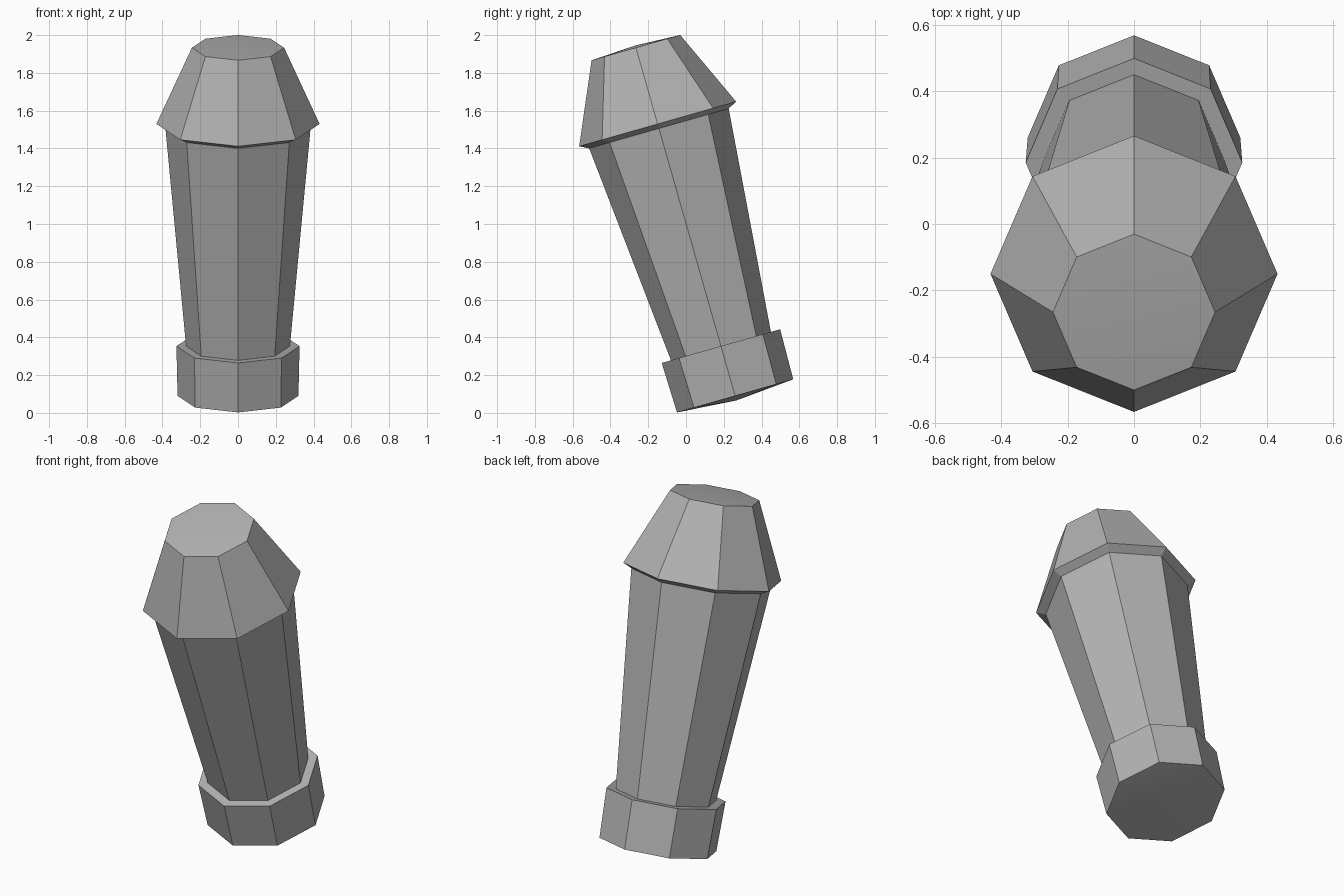
import bpy, bmesh, math
from mathutils import Matrix

default = bpy.data.objects.get("Cube")
if default:
    bpy.data.objects.remove(default, do_unlink=True)

SIDES = 8
TILT = math.radians(15.9)
# Places the leaning axis: base centre, then lean towards the front
PLACE = Matrix.Translation((0, 0.26, 0.09)) @ Matrix.Rotation(TILT, 4, 'X')

grey = bpy.data.materials.new("plain grey")
colour = (0.45, 0.45, 0.45, 1)
grey.use_nodes = True
grey.diffuse_color = colour
grey.node_tree.nodes["Principled BSDF"].inputs["Base Color"].default_value = colour


def lathe(name, profile):
    """Spin a (radius, height) profile into an octagonal part on the leaning axis."""
    bm = bmesh.new()
    rings = []
    for radius, height in profile:
        count = SIDES if radius > 0 else 1
        angles = [math.tau * i / SIDES for i in range(count)]
        rings.append([bm.verts.new((radius * math.cos(a), radius * math.sin(a), height))
                      for a in angles])
    for low, high in zip(rings, rings[1:]):
        for i in range(SIDES):
            j = (i + 1) % SIDES
            if len(low) == 1:
                bm.faces.new((low[0], high[j], high[i]))
            elif len(high) == 1:
                bm.faces.new((low[i], low[j], high[0]))
            else:
                bm.faces.new((low[i], low[j], high[j], high[i]))
    bm.transform(PLACE)
    mesh = bpy.data.meshes.new(name)
    bm.to_mesh(mesh)
    bm.free()
    mesh.materials.append(grey)
    obj = bpy.data.objects.new(name, mesh)
    bpy.context.collection.objects.link(obj)
    bpy.ops.object.select_all(action='DESELECT')
    obj.select_set(True)
    bpy.context.view_layer.objects.active = obj
    bpy.ops.object.shade_smooth_by_angle(angle=math.radians(20))
    return obj


# Collar with a slightly domed base and a narrow ledge on top
lathe("base_collar", [(0, -0.025), (0.32, 0), (0.326, 0.274), (0.275, 0.274)])

# Shaft widening upwards
lathe("shaft", [(0.275, 0.274), (0.384, 1.472)])

# Tapered cap overhanging the shaft, with a slightly domed top
lathe("cap", [(0.384, 1.472), (0.432, 1.497), (0.244, 1.917), (0, 1.929)])
